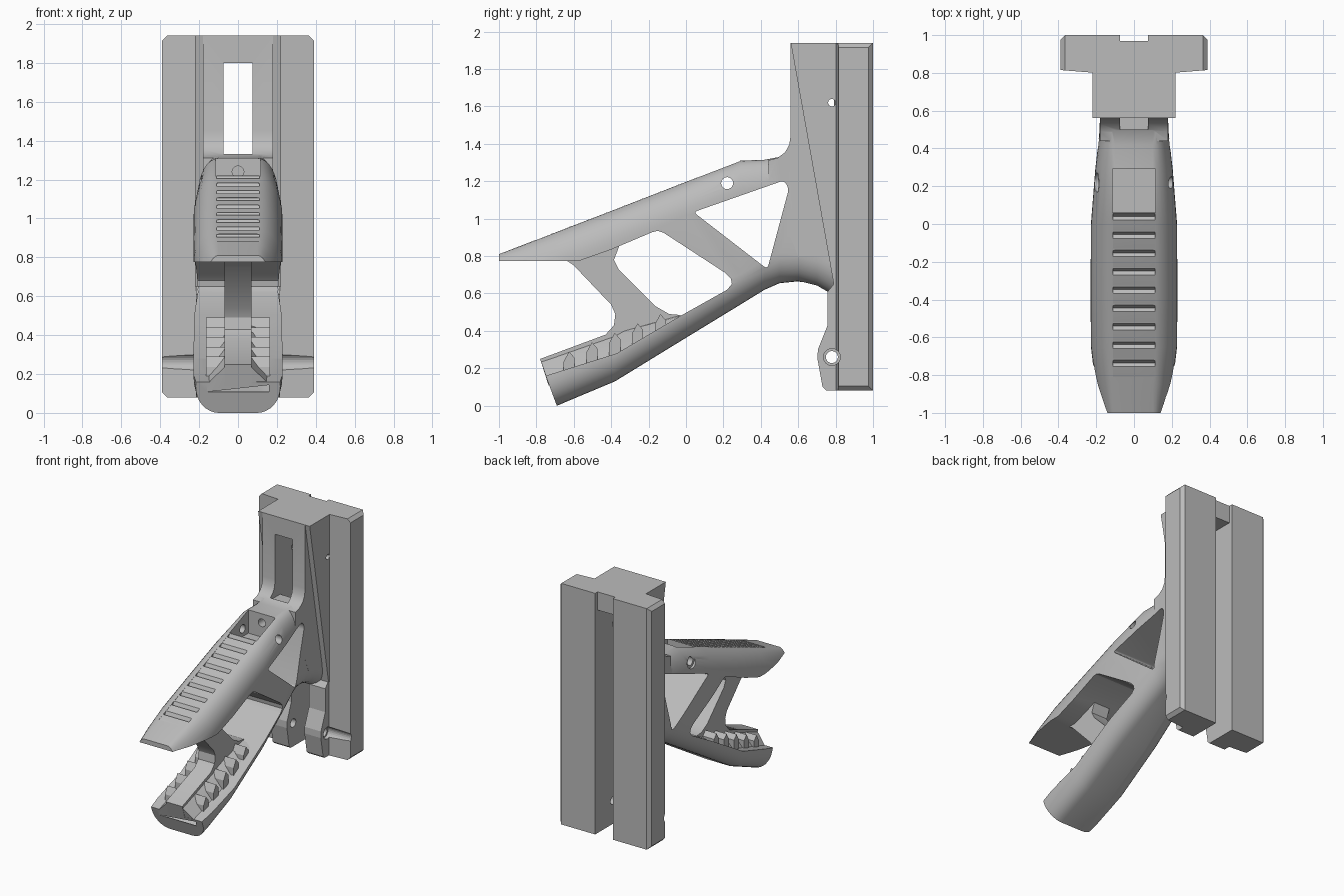
import bpy, bmesh, math
from mathutils import Vector, Matrix

if "Cube" in bpy.data.objects:
    bpy.data.objects.remove(bpy.data.objects["Cube"], do_unlink=True)

grey = bpy.data.materials.new("matte_grey")
grey.use_nodes = True
grey.diffuse_color = (0.5, 0.5, 0.5, 1)
for node in grey.node_tree.nodes:
    if node.type == 'BSDF_PRINCIPLED':
        node.inputs["Base Color"].default_value = grey.diffuse_color


def finish(name, bm):
    bmesh.ops.recalc_face_normals(bm, faces=bm.faces)
    if bm.calc_volume(signed=True) < 0:
        bmesh.ops.reverse_faces(bm, faces=bm.faces)
    mesh = bpy.data.meshes.new(name)
    bm.to_mesh(mesh)
    bm.free()
    mesh.materials.append(grey)
    ob = bpy.data.objects.new(name, mesh)
    bpy.context.collection.objects.link(ob)
    return ob


def loft(name, rings):
    """Skin closed rings of equal length and cap both ends."""
    bm = bmesh.new()
    rows = [[bm.verts.new(p) for p in ring] for ring in rings]
    n = len(rows[0])
    for a, b in zip(rows, rows[1:]):
        for i in range(n):
            j = (i + 1) % n
            bm.faces.new((a[i], a[j], b[j], b[i]))
    bm.faces.new(rows[0])
    bm.faces.new(rows[-1])
    return finish(name, bm)


def prism(name, pts, x0, x1, rounding=0):
    """Extrude a side (y, z) profile across x."""
    bm = bmesh.new()
    a = [bm.verts.new((x0, y, z)) for y, z in pts]
    b = [bm.verts.new((x1, y, z)) for y, z in pts]
    n = len(pts)
    bm.faces.new(a)
    bm.faces.new(b)
    for i in range(n):
        j = (i + 1) % n
        bm.faces.new((a[i], a[j], b[j], b[i]))
    if rounding:
        across = [e for e in bm.edges if abs(e.verts[0].co.x - e.verts[1].co.x) > 0.01]
        bmesh.ops.bevel(bm, geom=across, offset=rounding, segments=5,
                        profile=0.5, affect='EDGES')
    return finish(name, bm)


def box(name, x0, x1, y0, y1, z0, z1):
    return prism(name, [(y0, z0), (y1, z0), (y1, z1), (y0, z1)], x0, x1)


def rod(centre, direction, radius, length):
    bm = bmesh.new()
    turn = Vector(direction).to_track_quat('Z', 'Y').to_matrix().to_4x4()
    bmesh.ops.create_cone(bm, cap_ends=True, segments=24, radius1=radius, radius2=radius,
                          depth=length, matrix=Matrix.Translation(centre) @ turn)
    return finish("hole_cutter", bm)


def volume(mesh):
    bm = bmesh.new()
    bm.from_mesh(mesh)
    amount = bm.calc_volume(signed=True)
    bm.free()
    return amount


def combine(target, other, operation='DIFFERENCE'):
    """Apply a boolean, using the first solver that gives a sound solid."""
    before = volume(target.data)
    low, high = (0.999, 4) if operation == 'UNION' else (0.3, 1.001)
    mod = target.modifiers.new("combine", 'BOOLEAN')
    mod.operation = operation
    mod.object = other
    result = None
    for solver in ('MANIFOLD', 'EXACT', 'FLOAT'):
        mod.solver = solver
        bpy.context.view_layer.update()
        graph = bpy.context.evaluated_depsgraph_get()
        mesh = bpy.data.meshes.new_from_object(target.evaluated_get(graph))
        if low * before < volume(mesh) < high * before:
            result = mesh
            break
    target.modifiers.remove(mod)
    if result:
        target.data = result
    bpy.data.objects.remove(other, do_unlink=True)


# Rounded hull of the handle: y, bottom, top, half width
def hull_ring(y, zb, zt, w):
    half = []
    for i in range(9):
        t = math.pi / 2 * i / 8
        half.append((w - 0.13 + 0.13 * math.sin(t), zb + 0.16 * (1 - math.cos(t))))
    for i in range(9):
        t = math.pi / 2 * i / 8
        half.append((0.1 + (w - 0.1) * math.cos(t), zt - 0.18 + 0.18 * math.sin(t)))
    return [(x, y, z) for x, z in half] + [(-x, y, z) for x, z in reversed(half)]


stations = [(-1, -0.13, 0.81, 0.17), (-0.85, -0.07, 0.868, 0.205), (-0.65, 0.017, 0.946, 0.228),
            (-0.38, 0.13, 1.05, 0.23), (0, 0.363, 1.198, 0.228), (0.29, 0.54, 1.31, 0.205),
            (0.42, 0.62, 1.315, 0.19), (0.5, 0.655, 1.33, 0.182), (0.6, 0.665, 1.33, 0.18),
            (0.7, 0.64, 1.33, 0.18), (0.82, 0.57, 1.33, 0.18)]
body = loft("angled_handle", [hull_ring(*s) for s in stations])

# Open gap between upper and lower arm
combine(body, prism("gap", [
    (-1.2, 0.775), (-0.57, 0.775), (-0.4, 0.835), (-0.18, 0.928), (-0.15, 0.935), (-0.12, 0.925),
    (0.21, 0.71), (0.24, 0.68), (0.245, 0.65), (0.22, 0.62), (-0.03, 0.48), (-0.37, 0.28),
    (-0.75, 0.16), (-0.65, -0.11), (-0.65, -0.4), (-1.2, -0.4)], -0.4, 0.4))

# Front strut and raised floor of the lower arm
combine(body, prism("front_strut", [
    (-0.64, 0.777), (-0.6, 0.75), (-0.4, 0.54), (-0.378, 0.49), (-0.385, 0.43), (-0.43, 0.38),
    (-0.78, 0.25), (-0.745, 0.14), (-0.37, 0.22), (0, 0.45), (-0.03, 0.485), (-0.09, 0.49),
    (-0.16, 0.53), (-0.36, 0.73), (-0.385, 0.78), (-0.36, 0.845), (-0.33, 0.95), (-0.55, 0.88)],
    -0.07, 0.07), 'UNION')


def floor_ring(y, z, yd, drop):
    right = [(0.055, y, z), (0.16, yd, z - drop), (0.16, yd + 0.01, z - drop - 0.04)]
    return right + [(-x, a, b) for x, a, b in reversed(right)]


combine(body, loft("raised_floor", [floor_ring(-0.779, 0.248, -0.745, 0.1),
                                    floor_ring(-0.38, 0.388, -0.38, 0.12),
                                    floor_ring(-0.04, 0.483, -0.04, 0.02)]), 'UNION')

# Column: narrow front, wide tapering cheeks, core between the rails
combine(body, prism("column", [(0.44, 1.2), (0.44, 1.312), (0.49, 1.325), (0.53, 1.355),
                               (0.552, 1.395), (0.56, 1.45), (0.56, 1.94), (0.82, 1.94),
                               (0.82, 0.8), (0.6, 0.8)], -0.181, 0.181), 'UNION')
combine(body, prism("cheeks", [(0.56, 1.94), (0.79, 0.65), (0.83, 0.65), (0.83, 1.94)],
                    -0.22, 0.22), 'UNION')
combine(body, box("core", -0.1, 0.1, 0.78, 0.97, 1.5, 1.94), 'UNION')

# Triangular window, slots and the top pocket
combine(body, prism("window", [(0.04, 1.035), (0.525, 1.205), (0.55, 1.16), (0.435, 0.73)],
                    -0.4, 0.4, 0.022))
combine(body, box("back_slot", -0.075, 0.075, 0.62, 1.1, -1, 1.8))
combine(body, box("upper_slot", -0.075, 0.075, 0.5, 1.1, 1.315, 1.8))
combine(body, box("pocket", -0.115, 0.115, 0.06, 0.29, 1.13, 1.6))
combine(body, rod((0, 0.33, 1.24), (0, 1, 0), 0.03, 0.2))

# Thumb ridges along the upper arm
slope = 0.388
for i in range(9):
    y = -0.81 + i * 0.097
    z = 0.81 + slope * (y + 1)
    combine(body, prism("ridge", [(y, z + 0.1), (y, z - 0.005), (y + 0.055, z + 0.02),
                                  (y + 0.075, z + 0.006), (y + 0.092, z + 0.04),
                                  (y + 0.092, z + 0.1)], -0.11, 0.11))

# Pin holes
for y, z, r in ((0.22, 1.19, 0.032), (0.78, 1.62, 0.02)):
    combine(body, rod((0, y, z), (1, 0, 0), r, 1))
for side in (-1, 1):
    combine(body, rod((side * 0.25, 0.22, 1.19), (1, 0, 0), 0.052, 0.12))
combine(body, rod((0, -0.64, 0.2), (0, -0.36, 1), 0.045, 0.6))

for side, label in ((1, "left"), (-1, "right")):
    # Rail bar with chamfered outer ends
    bm = bmesh.new()
    bmesh.ops.create_cube(bm, size=1)
    for v in bm.verts:
        outer, back, high = v.co.x > 0, v.co.y > 0, v.co.z > 0
        v.co = (0.39 if outer else 0.075, 1 if back else (0.815 if outer else 0.79),
                1.94 if high else 0.08)
    edges = [e for e in bm.edges if all(v.co.x > 0.38 for v in e.verts)
             and any(v.co.y > 0.9 for v in e.verts)]
    bmesh.ops.bevel(bm, geom=edges, offset=0.025, segments=1, affect='EDGES')
    for v in bm.verts:
        v.co.x *= side
    rail = finish("rail_" + label, bm)
    combine(rail, rod((side * 0.3, 0.78, 0.26), (1, 0, 0), 0.045, 0.6))

    # Lower ear with its pin hole
    x0, x1 = sorted((side * 0.075, side * 0.215))
    ear = prism("lower_ear_" + label, [
        (0.83, 0.66), (0.79, 0.65), (0.757, 0.61), (0.757, 0.43), (0.705, 0.3), (0.703, 0.25),
        (0.73, 0.1), (0.75, 0.08), (0.83, 0.08)], x0, x1)
    combine(ear, rod((0, 0.78, 0.26), (1, 0, 0), 0.032, 1))
    combine(ear, rod((side * 0.22, 0.78, 0.26), (1, 0, 0), 0.045, 0.06))

    # Teeth on the sloped floor
    x0, x1 = sorted((side * 0.05, side * 0.165))
    for i in range(5):
        y, z = -0.625 + i * 0.122, 0.29 + i * 0.05
        prism("floor_tooth_" + label, [
            (y, z), (y + 0.03, z - 0.035), (y + 0.03, z - 0.11), (y - 0.03, z - 0.13),
            (y - 0.03, z - 0.055)], x0, x1)

# Smooth the rounded handle, keep hard edges
bpy.ops.object.select_all(action='DESELECT')
body.select_set(True)
bpy.context.view_layer.objects.active = body
bpy.ops.object.shade_smooth_by_angle(angle=math.radians(30))
